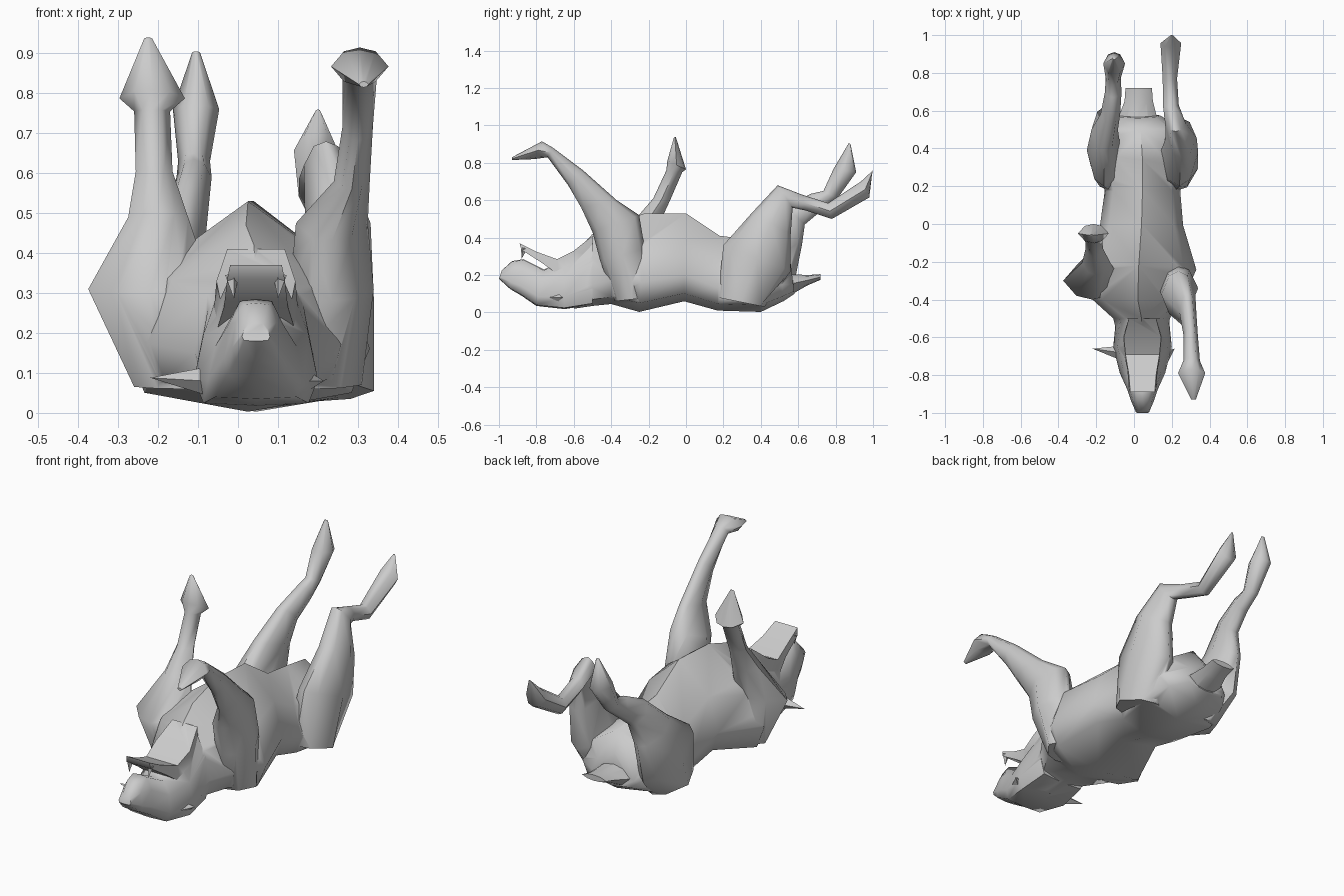
import bpy, bmesh, math
from mathutils import Vector

# Cross-section outlines: (across, from bottom point -1 to top point +1)
HEX = [(1, 0), (.55, .8), (0, 1), (-.55, .8), (-1, 0), (-.55, -.8), (0, -1), (.55, -.8)]
BODY = [(1, -.4), (.78, .35), (0, 1), (-.78, .35), (-1, -.4), (-.85, -.82), (0, -1), (.85, -.82)]
BOX = [(1, -1), (.9, 1), (-.9, 1), (-1, -1)]
SKULL = [(1, -.5), (.85, .35), (.5, .95), (0, 1), (-.5, .95), (-.85, .35), (-1, -.5), (-.85, -.95), (0, -1), (.85, -.95)]


def smooth(ob, angle):
    for o in bpy.context.selected_objects:
        o.select_set(False)
    bpy.context.view_layer.objects.active = ob
    ob.select_set(True)
    bpy.ops.object.shade_smooth_by_angle(angle=math.radians(angle))


def loft(name, sections, outline=HEX, angle=75):
    """Sections: (x centre, half width, top y, top z, bottom y, bottom z)."""
    bm = bmesh.new()
    rings = []
    for x, w, ya, za, yb, zb in sections:
        a, b = Vector((x, ya, za)), Vector((x, yb, zb))
        mid, half = (a + b) / 2, (a - b) / 2
        rings.append([bm.verts.new(mid + Vector((w * u, 0, 0)) + half * v) for u, v in outline])
    n = len(outline)
    for r, s in zip(rings, rings[1:]):
        for i in range(n):
            bm.faces.new((r[i], r[(i + 1) % n], s[(i + 1) % n], s[i]))
    bm.faces.new(rings[0])
    bm.faces.new(rings[-1])
    bmesh.ops.recalc_face_normals(bm, faces=bm.faces)
    me = bpy.data.meshes.new(name)
    bm.to_mesh(me)
    bm.free()
    ob = bpy.data.objects.new(name, me)
    bpy.context.collection.objects.link(ob)
    smooth(ob, angle)
    return ob


def spike(name, base, tip, r, sides=4):
    base, tip = Vector(base), Vector(tip)
    d = tip - base
    bpy.ops.mesh.primitive_cone_add(vertices=sides, radius1=r, radius2=0, depth=d.length,
                                    location=(base + tip) / 2,
                                    rotation=d.to_track_quat('Z', 'Y').to_euler())
    bpy.context.object.name = name
    return bpy.context.object


# Torso lying on its back, neck to rump
torso = loft("body", [
    (.045, .13, -.60, .31, -.60, .02),
    (.04, .15, -.50, .42, -.50, .035),
    (.02, .24, -.40, .47, -.40, .045),
    (.025, .305, -.22, .53, -.25, .003),
    (.04, .22, .00, .53, -.01, .06),
    (.045, .20, .18, .41, .17, .01),
    (.045, .245, .34, .39, .40, .003),
    (.035, .20, .50, .36, .52, .06),
    (.02, .12, .56, .26, .58, .10)], BODY)

# Head with snout, open lower jaw above it
head = loft("head", [
    (.045, .035, -.985, .225, -1.0, .18),
    (.045, .06, -.93, .275, -.94, .125),
    (.045, .08, -.87, .285, -.88, .09),
    (.045, .12, -.76, .23, -.80, .035),
    (.045, .155, -.65, .28, -.65, .018),
    (.045, .14, -.50, .38, -.50, .04)], SKULL)
jaw = loft("lower_jaw", [
    (.045, .072, -.89, .37, -.88, .335),
    (.045, .08, -.80, .325, -.77, .265),
    (.045, .10, -.69, .285, -.68, .20),
    (.045, .11, -.60, .33, -.60, .20),
    (.045, .08, -.50, .41, -.50, .20)], BOX, 45)
for i, s in enumerate((-1, 1)):
    spike(f"fang_{i}", (.045 + s * .06, -.865, .345), (.045 + s * .055, -.88, .285), .018)

# Ears: one spread out, one folded against the head
spike("spread_ear", (-.08, -.68, .08), (-.22, -.66, .088), .035)
spike("folded_ear", (.16, -.70, .08), (.215, -.66, .08), .035)

# Tail
tail = loft("tail", [
    (.02, .11, .52, .27, .52, .09),
    (.02, .10, .56, .205, .58, .105),
    (.025, .075, .65, .20, .65, .145),
    (.025, .07, .72, .205, .72, .175)])

# Front legs, shoulder to paw
leg_a = loft("front_leg_forward", [
    (.19, .12, -.20, .08, -.38, .06),
    (.235, .105, -.22, .34, -.46, .28),
    (.235, .09, -.25, .52, -.50, .43),
    (.285, .045, -.37, .60, -.56, .56),
    (.30, .038, -.55, .76, -.63, .68),
    (.305, .044, -.71, .88, -.74, .83),
    (.305, .072, -.77, .915, -.81, .82),
    (.315, .012, -.93, .83, -.93, .815)])
leg_b = loft("front_leg_folded", [
    (-.13, .13, -.18, .07, -.38, .06),
    (-.22, .155, -.20, .32, -.40, .30),
    (-.20, .075, -.14, .48, -.27, .50),
    (-.21, .046, -.085, .60, -.175, .61),
    (-.215, .045, -.02, .75, -.105, .76),
    (-.215, .082, .00, .765, -.10, .81),
    (-.225, .01, -.055, .94, -.065, .935)])

# Hind legs, thigh to paw
leg_c = loft("hind_leg_right", [
    (.21, .13, .17, .08, .42, .03),
    (.24, .10, .20, .36, .56, .22),
    (.25, .082, .35, .53, .56, .42),
    (.22, .055, .49, .68, .57, .56),
    (.195, .042, .62, .63, .64, .545),
    (.19, .038, .76, .585, .78, .50),
    (.195, .055, .935, .70, .98, .615),
    (.20, .008, 1.0, .76, .995, .745)])
leg_d = loft("hind_leg_left", [
    (-.12, .11, .17, .09, .45, .04),
    (-.16, .09, .20, .32, .58, .16),
    (-.155, .07, .38, .44, .62, .36),
    (-.125, .052, .53, .57, .635, .47),
    (-.11, .044, .67, .635, .725, .545),
    (-.11, .04, .735, .65, .81, .61),
    (-.105, .058, .79, .77, .91, .75),
    (-.105, .01, .87, .905, .88, .90)])

# Fuse head, tail and limbs with the torso into one continuous skin
for part in (head, jaw, tail, leg_a, leg_b, leg_c, leg_d):
    mod = torso.modifiers.new("fuse_" + part.name, 'BOOLEAN')
    mod.operation, mod.solver, mod.object = 'UNION', 'EXACT', part
    bpy.context.view_layer.objects.active = torso
    bpy.ops.object.modifier_apply(modifier=mod.name)
    bpy.data.objects.remove(part)
smooth(torso, 60)
